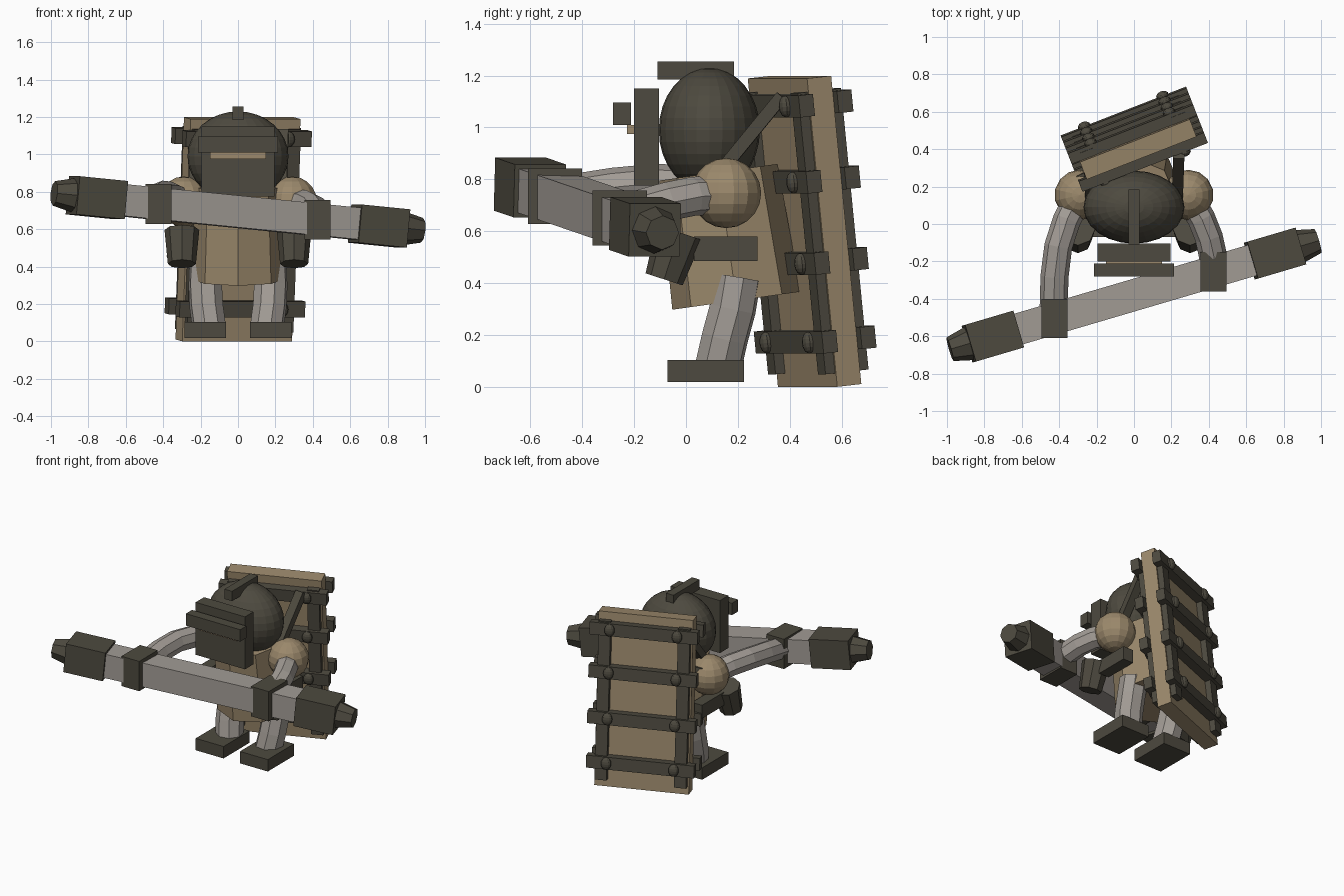
import bpy
import math
from mathutils import Euler, Matrix, Vector

default = bpy.data.objects.get("Cube")
if default:
    bpy.data.objects.remove(default, do_unlink=True)


def make_material(name, colour):
    mat = bpy.data.materials.new(name)
    mat.use_nodes = True
    mat.diffuse_color = (*colour, 1)
    mat.node_tree.nodes["Principled BSDF"].inputs["Base Color"].default_value = (*colour, 1)
    return mat


iron = make_material("dark iron", (0.075, 0.068, 0.05))
tan = make_material("tan leather", (0.33, 0.25, 0.15))
steel = make_material("pale grey", (0.36, 0.33, 0.30))


def finish(name, mat, matrix):
    ob = bpy.context.object
    ob.name = name
    ob.matrix_world = matrix
    ob.data.materials.append(mat)
    return ob


def place(centre, rot=Matrix()):
    return Matrix.Translation(centre) @ rot


def box(name, mat, centre, size, rot=Matrix(), parent=Matrix()):
    bpy.ops.mesh.primitive_cube_add(size=1)
    return finish(name, mat, parent @ place(centre, rot) @ Matrix.Diagonal((*size, 1)))


def ball(name, mat, centre, radii, segments, rings, parent=Matrix()):
    bpy.ops.mesh.primitive_uv_sphere_add(segments=segments, ring_count=rings, radius=1)
    return finish(name, mat, parent @ place(centre) @ Matrix.Diagonal((*radii, 1)))


def taper(name, mat, centre, r_low, r_high, height, rot=Matrix(), parent=Matrix()):
    bpy.ops.mesh.primitive_cone_add(vertices=8, radius1=r_low, radius2=r_high, depth=height)
    return finish(name, mat, parent @ place(centre, rot))


def tube(name, mat, points, radius):
    curve = bpy.data.curves.new(name, "CURVE")
    curve.dimensions = "3D"
    curve.bevel_depth = radius
    curve.bevel_resolution = 2
    curve.use_fill_caps = True
    spline = curve.splines.new("POLY")
    spline.points.add(len(points) - 1)
    for p, co in zip(spline.points, points):
        p.co = (*co, 1)
    spline.use_smooth = False
    ob = bpy.data.objects.new(name, curve)
    bpy.context.collection.objects.link(ob)
    bpy.ops.object.select_all(action="DESELECT")
    ob.select_set(True)
    bpy.context.view_layer.objects.active = ob
    bpy.ops.object.convert(target="MESH")
    bpy.context.object.data.materials.append(mat)


def turn(axis, degrees):
    return Matrix.Rotation(math.radians(degrees), 4, axis)


# Helmet and face plate
ball("helmet", iron, (0, 0.09, 0.99), (0.27, 0.195, 0.24), 24, 16)
box("helmet_crest", iron, (0, 0.037, 1.22), (0.06, 0.295, 0.07))
box("face_plate", iron, (0, -0.152, 0.963), (0.39, 0.095, 0.375))
box("eye_slit", tan, (0, -0.213, 0.992), (0.3, 0.03, 0.035))
box("brow_plate", iron, (0, -0.247, 1.053), (0.43, 0.07, 0.085))

# Torso
taper("torso", tan, (0, 0.16, 0.58), 0.25, 0.23, 0.5, turn("X", 8))

# Shoulders, legs, feet, hip gear and straps on both sides
for side, s in (("left", 1), ("right", -1)):
    ball(side + "_shoulder", tan, (s * 0.29, 0.155, 0.747), (0.135,) * 3, 14, 10)
    tube(side + "_leg", steel, [(s * 0.17, 0.2, 0.42), (s * 0.175, 0.18, 0.3),
                                (s * 0.17, 0.15, 0.19), (s * 0.155, 0.125, 0.08)], 0.092)
    box(side + "_foot", iron, (s * 0.175, 0.077, 0.062), (0.22, 0.295, 0.085))
    box(side + "_hip_bracket", iron, (s * 0.28, 0.153, 0.533), (0.08, 0.245, 0.095))
    taper(side + "_pouch", iron, (s * 0.3, -0.055, 0.505), 0.075, 0.093, 0.19, turn("X", -18))
    top, low = Vector((s * 0.24, 0.37, 1.12)), Vector((s * 0.23, 0.1, 0.79))
    rot = (top - low).to_track_quat("Z", "X").to_matrix().to_4x4()
    box(side + "_strap", iron, (top + low) / 2, (0.05, 0.06, (top - low).length), rot)

# Arms
tube("right_arm", steel, [(-0.3, 0.14, 0.75), (-0.36, 0.02, 0.78), (-0.405, -0.12, 0.785),
                          (-0.425, -0.28, 0.77), (-0.43, -0.47, 0.74)], 0.075)
tube("left_arm", steel, [(0.3, 0.13, 0.74), (0.36, 0.03, 0.735), (0.4, -0.07, 0.715),
                         (0.42, -0.16, 0.69), (0.425, -0.25, 0.66)], 0.075)

# Two-ended hammer, held across the body
hammer = place((0, -0.38, 0.693)) @ turn("Z", 16.4) @ turn("Y", 5.5)
box("hammer_shaft", steel, (0, 0, 0), (1.4, 0.17, 0.17), parent=hammer)
for side, s in (("left", 1), ("right", -1)):
    box(side + "_hammer_head", iron, (s * 0.79, 0, 0), (0.27, 0.205, 0.205), parent=hammer)
    taper(side + "_hammer_cap", iron, (s * 0.955, 0, 0), 0.102, 0.066, 0.15,
          turn("Y", s * 90), hammer)
    box(side + "_hand_grip", iron, (s * 0.425, -0.38 + s * 0.125, 0.693 - s * 0.042),
        (0.14, 0.21, 0.213))

# Leaning back board, framed the same way on both faces
board = place((0, 0.457, 0.6)) @ turn("Z", 21.3) @ turn("X", 6)
box("back_board", tan, (0, 0, 0), (0.63, 0.1, 1.195), parent=board)
for face, f in (("rear", 1), ("front", -1)):
    for s in (-1, 1):
        box(face + "_rail", iron, (s * 0.265, f * 0.067, 0), (0.08, 0.045, 1.09), parent=board)
    for z in (0.495, 0.2, -0.115, -0.42):
        box(face + "_slat", iron, (0, f * 0.08, z), (0.72, 0.06, 0.085), parent=board)
        for s in (-1, 1):
            ball(face + "_stud", iron, (s * 0.225, f * 0.115, z), (0.035, 0.025, 0.042),
                 10, 8, board)
